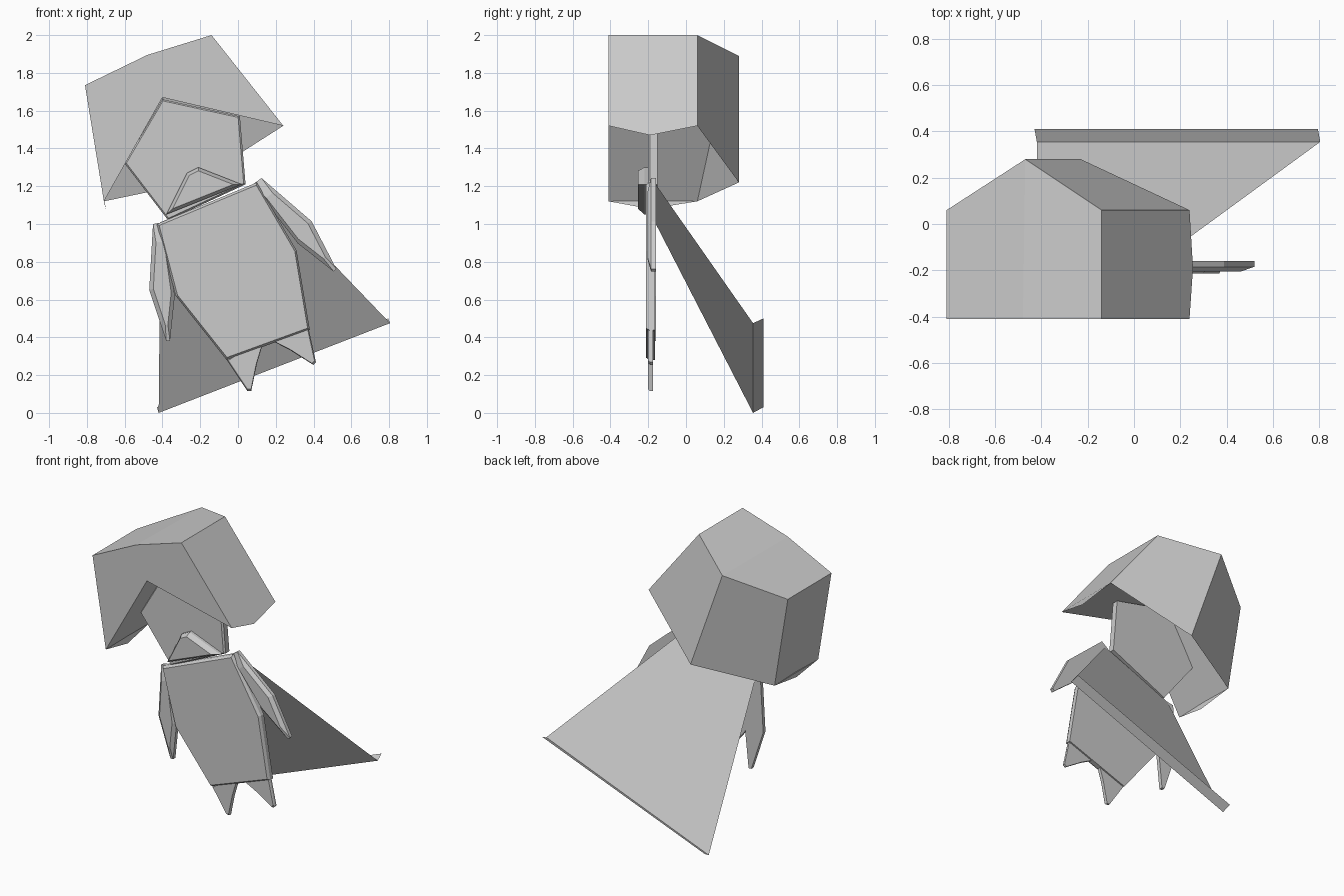
import bpy, bmesh, math
from mathutils import Vector

if "Cube" in bpy.data.objects:
    bpy.data.objects.remove(bpy.data.objects["Cube"])


def make(name, verts, faces):
    bm = bmesh.new()
    vs = [bm.verts.new(v) for v in verts]
    for f in faces:
        bm.faces.new([vs[i] for i in f])
    bmesh.ops.recalc_face_normals(bm, faces=bm.faces)
    me = bpy.data.meshes.new(name)
    bm.to_mesh(me)
    bm.free()
    ob = bpy.data.objects.new(name, me)
    bpy.context.collection.objects.link(ob)
    return ob


def slab(name, outline, y_front, y_rim, y_back, inset=0.0):
    """Thin plate: front outline shrunk towards its centre, full rim, full back."""
    n = len(outline)
    cx = sum(p[0] for p in outline) / n
    cz = sum(p[1] for p in outline) / n
    k = 1 - inset
    verts = [(cx + (x - cx) * k, y_front, cz + (z - cz) * k) for x, z in outline]
    verts += [(x, y, z) for y in (y_rim, y_back) for x, z in outline]
    faces = [tuple(range(n)), tuple(range(2 * n, 3 * n))]
    for r in (0, n):
        faces += [(r + i, r + (i + 1) % n, r + n + (i + 1) % n, r + n + i) for i in range(n)]
    return make(name, verts, faces)


def mirrored(outline):
    """Reflect an outline across the leaning axis of the body."""
    base, side = Vector((0.16, 0.36)), Vector((0.92, 0.39)).normalized()
    return [tuple(Vector(p) - 2 * (Vector(p) - base).dot(side) * side) for p in outline]


# Hair: prism with a pointed back and a notched underside
F, B = -0.41, 0.06
hair = [
    (-.81, F, 1.735), (-.48, F, 1.895), (-.14, F, 2.0), (.24, F, 1.52), (-.40, F, 1.67), (-.71, F, 1.12),
    (-.81, B, 1.735), (-.14, B, 2.0), (.24, B, 1.52), (-.71, B, 1.12),
    (-.47, .28, 1.89), (-.23, .28, 1.22),
    (.255, -.19, 1.47), (-.70, -.19, 1.08), (-.40, .18, 1.67),
]
make("hair", hair, [
    (0, 1, 2, 3, 4, 5),                       # front
    (0, 6, 10, 1), (1, 10, 7, 2),             # top
    (2, 7, 8, 12, 3), (0, 5, 13, 9, 6),       # sides
    (6, 9, 11, 10), (7, 10, 11, 8),           # back
    (4, 3, 8, 14), (4, 14, 9, 5),             # underside
    (3, 12, 8), (5, 9, 13),                   # side lips
    (14, 8, 11), (14, 11, 9),                 # inside of the back
])

# Head plate and chin piece
slab("face", [(-.37, 1.02), (-.60, 1.32), (-.50, 1.49), (-.40, 1.66), (.01, 1.57), (.04, 1.21)],
     -.20, -.19, -.15, .03)
slab("chin", [(-.38, 1.05), (-.27, 1.27), (-.21, 1.30), (.02, 1.21)], -.255, -.22, -.20, .2)

# Torso with bevelled shoulders
slab("torso", [(-.43, 1.0), (-.33, .62), (-.06, .28), (.38, .44), (.31, .86), (.10, 1.22)],
     -.213, -.195, -.165, .03)

# Arms and legs, each pair mirrored across the leaning body axis
arm = [(-.45, 1.0), (-.47, .65), (-.38, .38), (-.36, .38), (-.335, .62), (-.39, 1.01)]
leg = [(-.06, .28), (.05, .115), (.07, .115), (.10, .26), (.13, .36), (.03, .34)]
for side, flip in (("left", False), ("right", True)):
    slab(side + "_arm", mirrored(arm) if flip else arm, -.205, -.185, -.16, .3)
    slab(side + "_leg", mirrored(leg) if flip else leg, -.20, -.19, -.175, .08)

# Cape: flared sheet with a turned-out hem
make("cape", [(-.41, -.165, 1.01), (.10, -.16, 1.21), (.805, .355, .475), (-.42, .355, 0.0),
              (.795, .41, .50), (-.43, .41, .03)],
     [(0, 1, 2, 3), (3, 2, 4, 5)])
